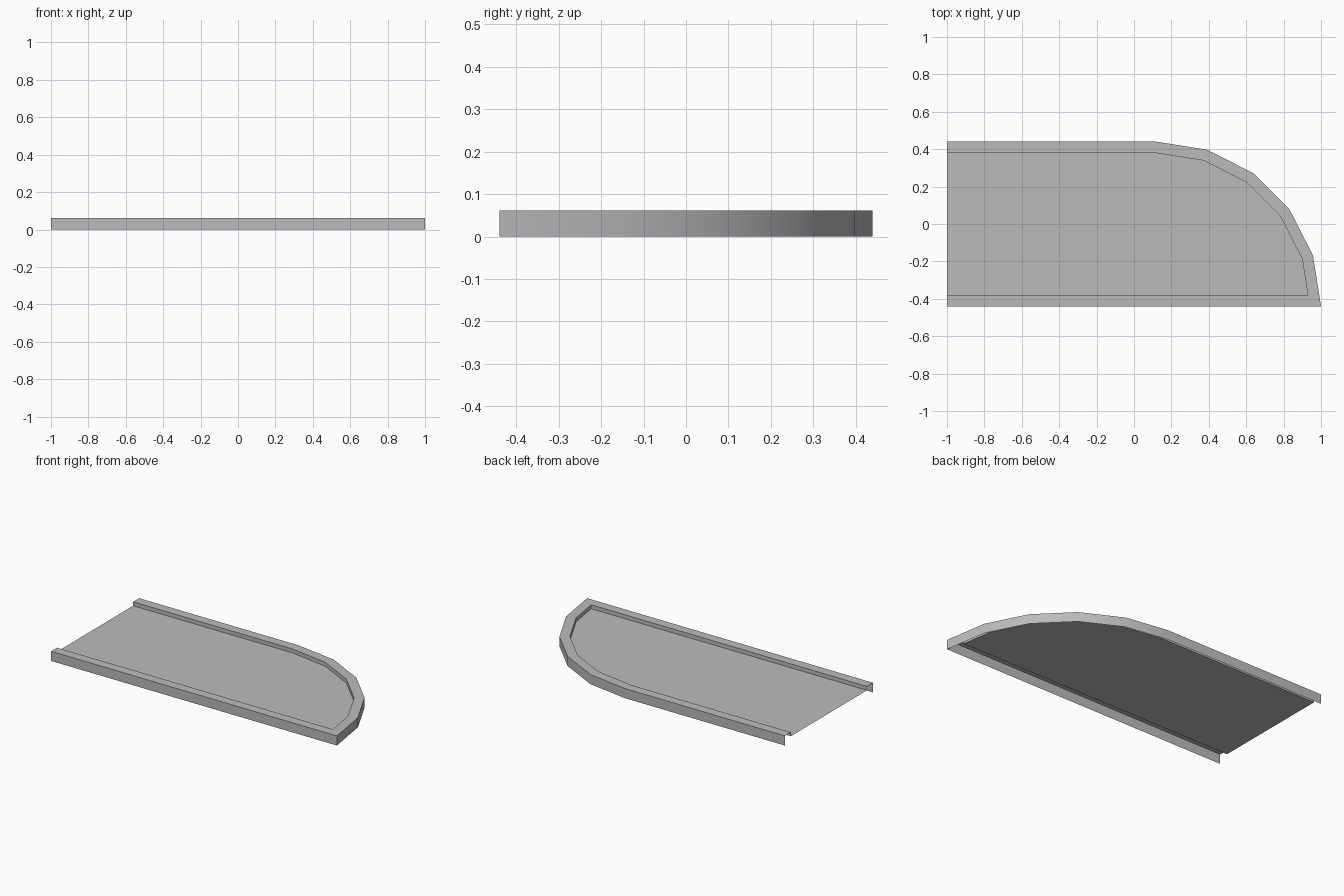
import bpy, bmesh
from math import cos, sin, radians
from mathutils import Vector

cube = bpy.data.objects.get("Cube")
if cube:
    bpy.data.objects.remove(cube, do_unlink=True)

HALF_W = 0.44      # half depth in y
RADIUS = 0.88      # rounded corner
RIM = 0.06         # rim width
TOP = 0.061        # rim height
PANEL = 0.036      # recessed panel height

grey = bpy.data.materials.new("plain grey")
grey.use_nodes = True
colour = (0.5, 0.5, 0.5, 1)
grey.diffuse_color = colour
grey.node_tree.nodes["Principled BSDF"].inputs["Base Color"].default_value = colour


def inset(path, width):
    """Mitred inward offset of an open anticlockwise path."""
    normals = []
    for a, b in zip(path, path[1:]):
        d = (b - a).normalized()
        normals.append(Vector((-d.y, d.x)))
    result = []
    for i, p in enumerate(path):
        n1 = normals[max(i - 1, 0)]
        n2 = normals[min(i, len(normals) - 1)]
        result.append(p + (n1 + n2) * width / (1 + n1.dot(n2)))
    return result


# Outline: straight front edge, five-sided quarter round, straight back edge
outer = [Vector((-1, -HALF_W))]
outer += [Vector((1 - RADIUS + RADIUS * cos(radians(a)),
                  -HALF_W + RADIUS * sin(radians(a)))) for a in range(0, 91, 18)]
outer.append(Vector((-1, HALF_W)))
inner = inset(outer, RIM)

# Outer wall, flat rim and inner lip, open underneath and at the left end
bm = bmesh.new()
rows = [[bm.verts.new((p.x, p.y, z)) for p in path]
        for path, z in ((outer, 0), (outer, TOP), (inner, TOP), (inner, PANEL))]
for low, high in zip(rows, rows[1:]):
    for i in range(len(low) - 1):
        bm.faces.new((low[i], low[i + 1], high[i + 1], high[i]))

# Recessed panel
bm.faces.new(rows[-1])

mesh = bpy.data.meshes.new("rimmed_panel")
bm.to_mesh(mesh)
bm.free()
mesh.materials.append(grey)
panel = bpy.data.objects.new("rimmed_panel", mesh)
bpy.context.collection.objects.link(panel)

bpy.ops.object.select_all(action='DESELECT')
panel.select_set(True)
bpy.context.view_layer.objects.active = panel
bpy.ops.object.shade_smooth_by_angle(angle=radians(30))
